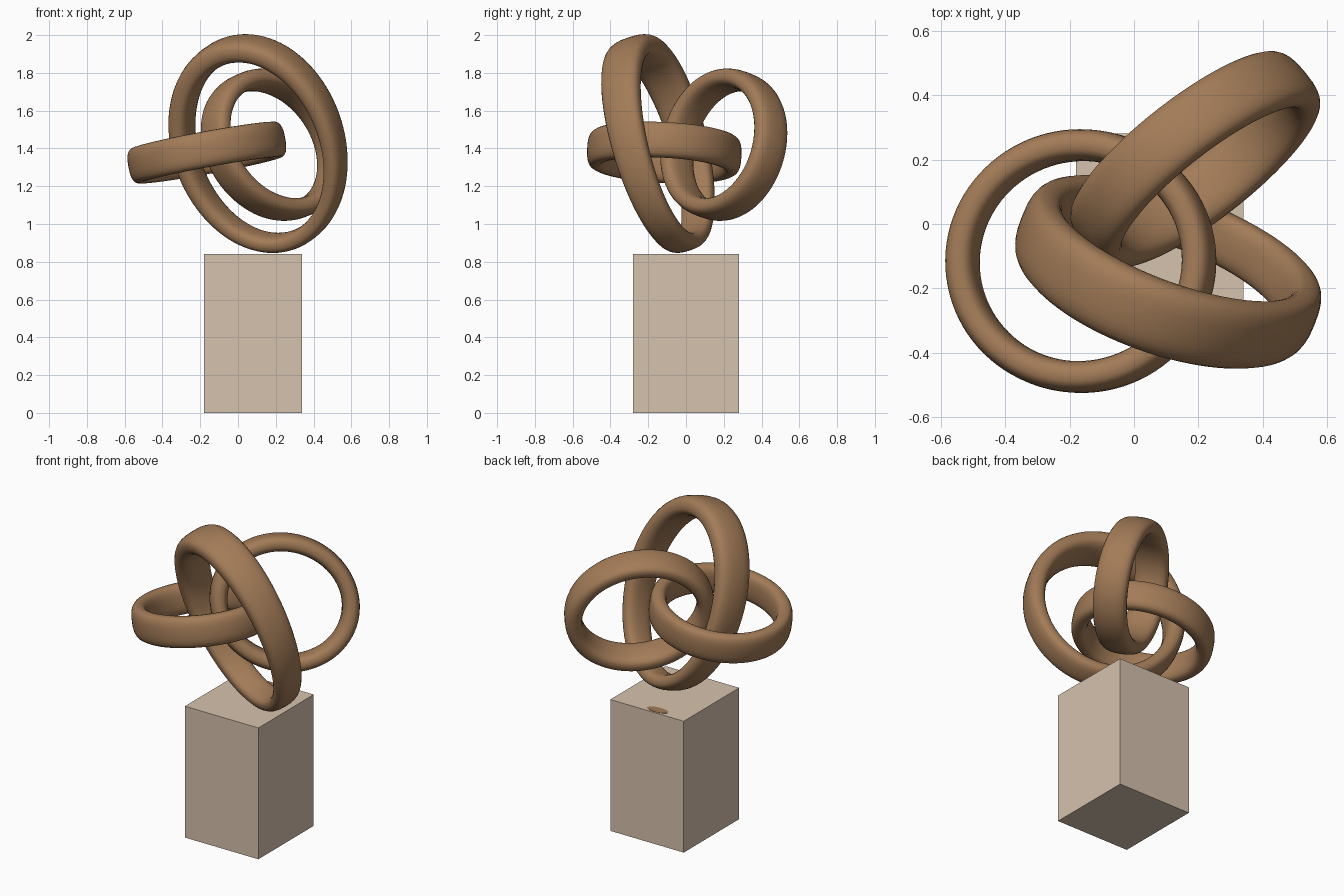
import bpy
import bmesh
from math import cos, sin, pi, copysign
from mathutils import Vector, Matrix

default = bpy.data.objects.get("Cube")
if default:
    bpy.data.objects.remove(default, do_unlink=True)


def make_material(name, rgb):
    mat = bpy.data.materials.new(name)
    mat.use_nodes = True
    color = (*rgb, 1)
    mat.diffuse_color = color
    mat.node_tree.nodes["Principled BSDF"].inputs["Base Color"].default_value = color
    return mat


def add_object(name, bm, mat, smooth=False):
    bmesh.ops.recalc_face_normals(bm, faces=bm.faces)
    mesh = bpy.data.meshes.new(name)
    bm.to_mesh(mesh)
    bm.free()
    mesh.materials.append(mat)
    for poly in mesh.polygons:
        poly.use_smooth = smooth
    obj = bpy.data.objects.new(name, mesh)
    bpy.context.collection.objects.link(obj)
    return obj


def rounded(angle, half_w, half_h, power=2.7):
    """Point on a rounded-rectangle section."""
    c, s = cos(angle), sin(angle)
    return (half_w * copysign(abs(c) ** (2 / power), c),
            half_h * copysign(abs(s) ** (2 / power), s))


def add_ring(name, center, axis, side, tall, thick, band, mat,
             roll=0.0, taper=0.0, steps=96, around=24):
    """Oval band: side and tall are centreline radii, thick and band half sizes.
    roll turns the oval in its plane, taper makes the top heavier than the bottom."""
    n = Vector(axis).normalized()
    ref = Vector((0, 0, 1)) if abs(n.z) < 0.8 else Vector((0, 1, 0))
    u = ref.cross(n).normalized()
    v = n.cross(u)
    u, v = u * cos(roll) - v * sin(roll), v * cos(roll) + u * sin(roll)
    bm = bmesh.new()
    loops = []
    for i in range(steps):
        t = 2 * pi * i / steps
        point = Vector(center) + u * side * cos(t) + v * tall * sin(t)
        out = (u * tall * cos(t) + v * side * sin(t)).normalized()
        size = 1 + taper * sin(t)
        loop = []
        for j in range(around):
            r, a = rounded(2 * pi * j / around, thick * size, band * size)
            loop.append(bm.verts.new(point + out * r + n * a))
        loops.append(loop)
    for i in range(steps):
        a, b = loops[i], loops[(i + 1) % steps]
        for j in range(around):
            k = (j + 1) % around
            bm.faces.new((a[j], b[j], b[k], a[k]))
    return add_object(name, bm, mat, smooth=True)


bronze = make_material("warm brown", (0.365, 0.20, 0.097))
stone = make_material("pale stone", (0.67, 0.54, 0.42))

# Plinth block
bm = bmesh.new()
bmesh.ops.create_cube(bm, size=1, matrix=Matrix.Translation((0.08, 0, 0.42))
                      @ Matrix.Diagonal((0.52, 0.56, 0.84, 1)))
add_object("plinth", bm, stone)

# Small brown patch on the plinth top, near its back edge
bm = bmesh.new()
bmesh.ops.create_cone(bm, cap_ends=True, segments=24, radius1=1, radius2=1, depth=1,
                      matrix=Matrix.Translation((0.03, 0.24, 0.84))
                      @ Matrix.Diagonal((0.07, 0.03, 0.004, 1)))
add_object("contact_patch", bm, bronze)

# Three interlocked rings
add_ring("flat_ring", (-0.165, -0.115, 1.378), (-0.18, 0.05, 0.98),
         0.373, 0.36, 0.049, 0.095, bronze)
add_ring("tall_ring", (0.11, -0.14, 1.415), (0.35, 0.88, 0.28),
         0.425, 0.54, 0.055, 0.10, bronze, roll=0.17, taper=0.17)
add_ring("back_ring", (0.19, 0.2, 1.42), (0.61, -0.745, 0.27),
         0.39, 0.35, 0.051, 0.10, bronze, roll=0.4)
